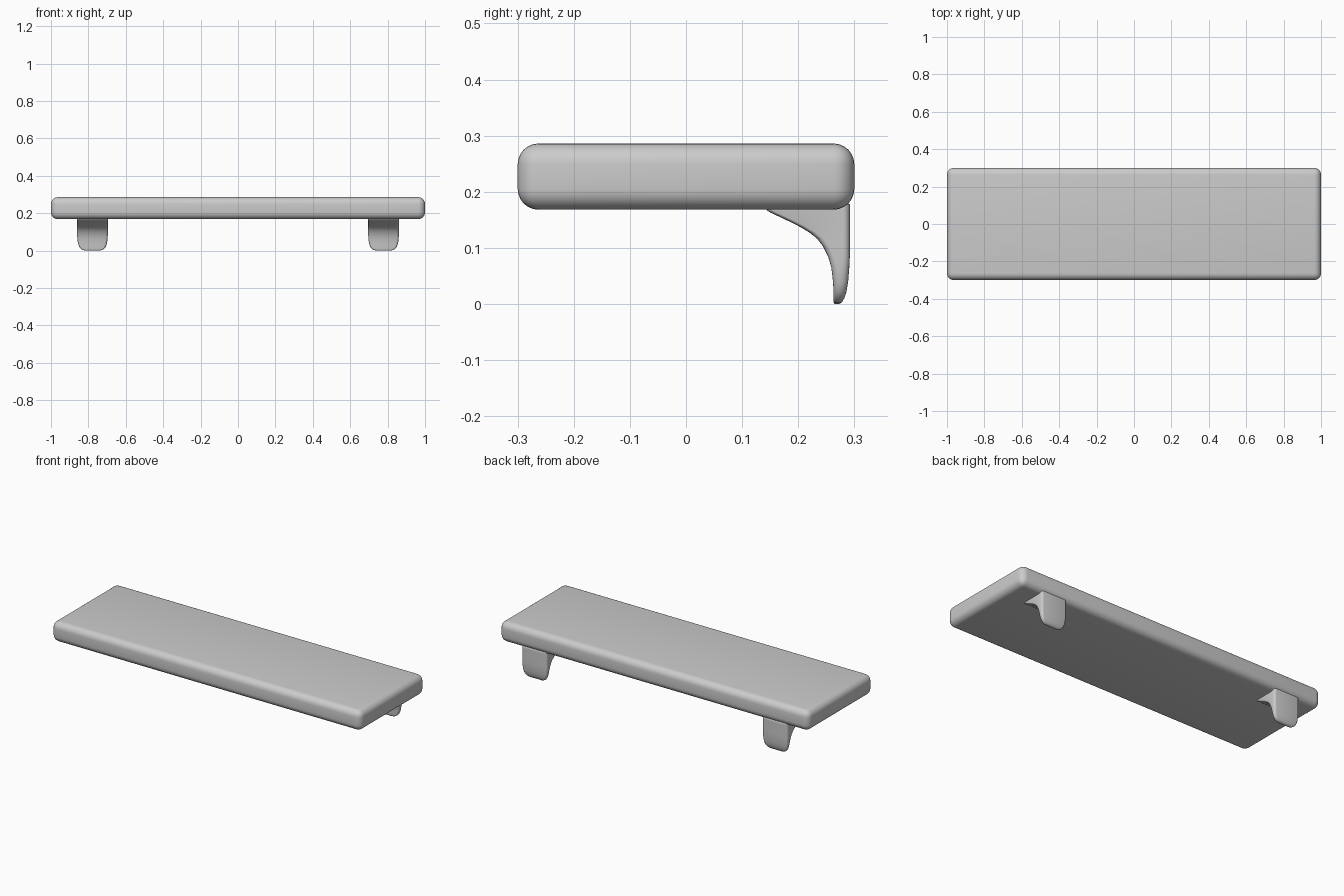
import bpy, bmesh, math
from mathutils import Vector

if "Cube" in bpy.data.objects:
    bpy.data.objects.remove(bpy.data.objects["Cube"])


def finish(name, bm):
    bmesh.ops.recalc_face_normals(bm, faces=bm.faces)
    mesh = bpy.data.meshes.new(name)
    bm.to_mesh(mesh)
    bm.free()
    obj = bpy.data.objects.new(name, mesh)
    bpy.context.collection.objects.link(obj)
    bpy.ops.object.select_all(action='DESELECT')
    obj.select_set(True)
    bpy.context.view_layer.objects.active = obj
    bpy.ops.object.shade_smooth_by_angle(angle=math.radians(40))
    return obj


def rounded_ring(cx, hx, y0, y1, radius, z, steps=4):
    r = min(radius, (y1 - y0) * 0.48, hx * 0.48)
    corners = [(cx + hx - r, y1 - r, 0), (cx - hx + r, y1 - r, 90),
               (cx - hx + r, y0 + r, 180), (cx + hx - r, y0 + r, 270)]
    ring = []
    for x, y, start in corners:
        for i in range(steps + 1):
            a = math.radians(start + 90 * i / steps)
            ring.append(Vector((x + r * math.cos(a), y + r * math.sin(a), z)))
    return ring


# Board with generously rounded edges
bm = bmesh.new()
bmesh.ops.create_cube(bm, size=1)
for v in bm.verts:
    v.co = Vector((v.co.x * 2.0, v.co.y * 0.6, v.co.z * 0.118 + 0.227))
bmesh.ops.bevel(bm, geom=bm.edges[:], offset=0.037, segments=6,
                profile=0.5, affect='EDGES')
finish("shelf_board", bm)

# Bracket levels: z, front y, back y, half width
LEVELS = [
    (0.000, 0.265, 0.273, 0.035), (0.003, 0.263, 0.278, 0.050),
    (0.010, 0.263, 0.282, 0.062), (0.022, 0.263, 0.286, 0.072),
    (0.040, 0.262, 0.289, 0.078), (0.065, 0.259, 0.291, 0.081),
    (0.085, 0.253, 0.292, 0.082), (0.103, 0.244, 0.292, 0.082),
    (0.117, 0.233, 0.292, 0.082), (0.128, 0.219, 0.292, 0.082),
    (0.138, 0.202, 0.292, 0.082), (0.148, 0.182, 0.292, 0.082),
    (0.157, 0.163, 0.292, 0.082), (0.163, 0.150, 0.292, 0.082),
    (0.168, 0.143, 0.292, 0.082), (0.177, 0.140, 0.292, 0.082),
    (0.182, 0.144, 0.288, 0.078),
]


def bracket(name, cx):
    bm = bmesh.new()
    rings = [[bm.verts.new(p) for p in rounded_ring(cx, hw, y0, y1, 0.012, z)]
             for z, y0, y1, hw in LEVELS]
    n = len(rings[0])
    for low, high in zip(rings, rings[1:]):
        for i in range(n):
            j = (i + 1) % n
            bm.faces.new((low[i], low[j], high[j], high[i]))
    bm.faces.new(rings[0][::-1])
    bm.faces.new(rings[-1])
    finish(name, bm)


# Curved wall brackets under the rear edge
for side, cx in (("left", -0.778), ("right", 0.778)):
    bracket(side + "_bracket", cx)
